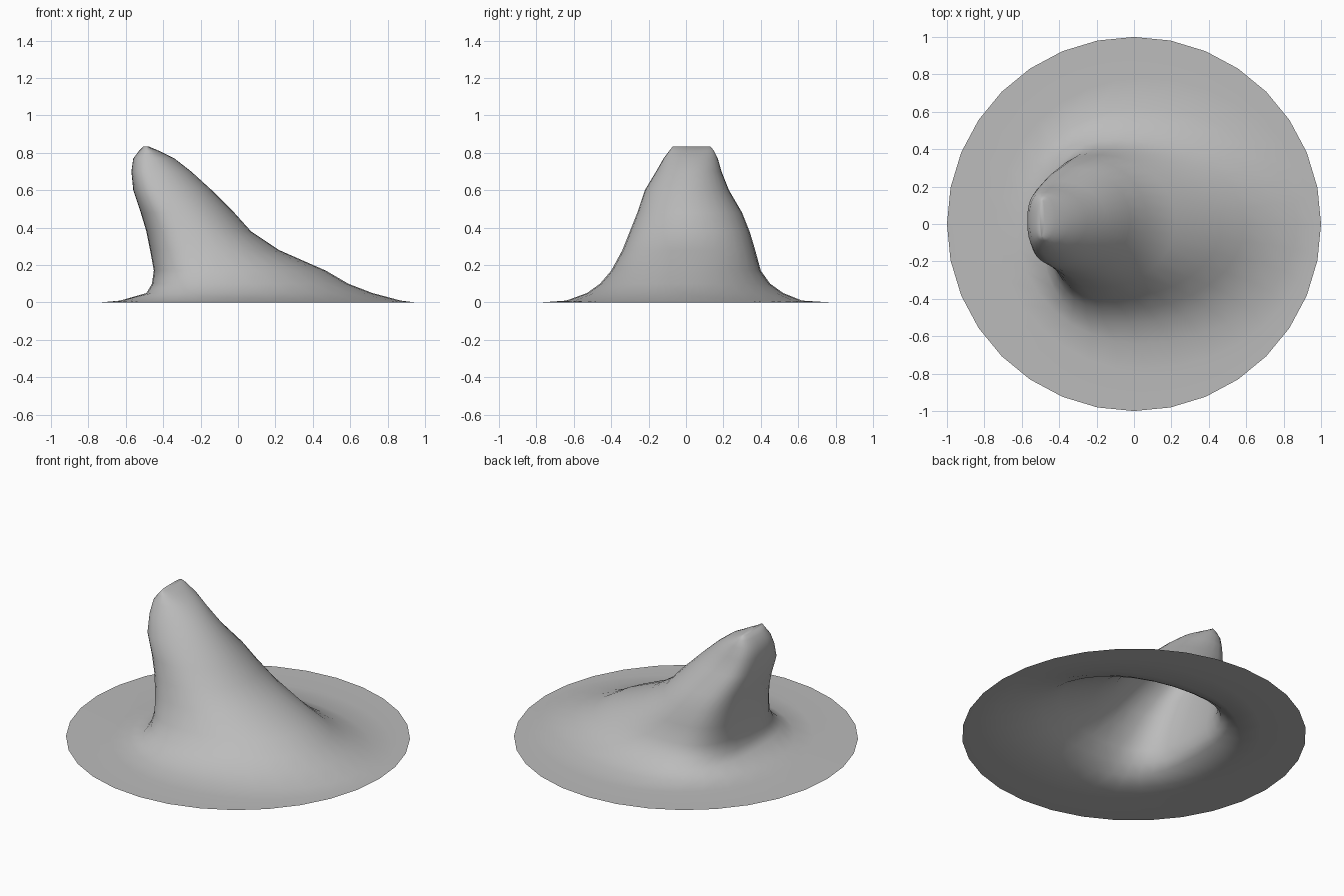
import bpy
import bmesh
from math import sin, cos, pi, copysign

default_cube = bpy.data.objects.get("Cube")
if default_cube:
    bpy.data.objects.remove(default_cube, do_unlink=True)

SIDES = 32

# Cross-sections of the peak: height, left x, right x, near y, far y, x of widest point
SECTIONS = [
    (0, -.74, .95, -.78, .78, .06),
    (.01, -.63, .87, -.64, .62, .03),
    (.05, -.49, .72, -.53, .52, -.02),
    (.1, -.46, .59, -.46, .45, -.06),
    (.17, -.45, .47, -.4, .4, -.12),
    (.28, -.47, .22, -.34, .37, -.19),
    (.38, -.49, .07, -.3, .34, -.24),
    (.48, -.52, -.02, -.26, .3, -.31),
    (.6, -.56, -.14, -.22, .23, -.4),
    (.7, -.57, -.25, -.16, .19, -.45),
    (.77, -.56, -.34, -.12, .17, -.47),
    (.81, -.53, -.42, -.09, .15, -.48),
    (.835, -.505, -.48, -.07, .13, -.49),
]


def grey_material():
    colour = (0.5, 0.5, 0.5, 1)
    material = bpy.data.materials.new("plain grey")
    material.use_nodes = True
    material.diffuse_color = colour
    shader = material.node_tree.nodes["Principled BSDF"]
    shader.inputs["Base Color"].default_value = colour
    return material


def rounded(value, exponent):
    """Bend a sine or cosine towards a squarer outline."""
    return copysign(abs(value) ** (2 / exponent), value)


def section_point(section, angle):
    height, left, right, near, far, middle = section
    c, s = cos(angle), sin(angle)
    # the leaning side is squarer than the sloping side
    exponent = 2.7 if c < 0 and height > .03 else 2
    reach_x = right - middle if c > 0 else middle - left
    centre_y = (near + far) / 2
    x = middle + reach_x * rounded(c, exponent)
    y = centre_y + (far - near) / 2 * rounded(s, exponent)
    return x, y, height


def bridge(bm, outer, inner):
    for i in range(SIDES):
        j = (i + 1) % SIDES
        bm.faces.new((outer[i], outer[j], inner[j], inner[i]))


# Flat round brim flowing up into the leaning hollow peak
bm = bmesh.new()
angles = [2 * pi * i / SIDES for i in range(SIDES)]
loop = [bm.verts.new((cos(a), sin(a), 0)) for a in angles]
for section in SECTIONS:
    inner = [bm.verts.new(section_point(section, a)) for a in angles]
    bridge(bm, loop, inner)
    loop = inner
bm.faces.new(loop)

mesh = bpy.data.meshes.new("leaning_peak_sheet")
bm.to_mesh(mesh)
bm.free()
mesh.materials.append(grey_material())
for polygon in mesh.polygons:
    polygon.use_smooth = True

sheet = bpy.data.objects.new("leaning_peak_sheet", mesh)
bpy.context.collection.objects.link(sheet)
